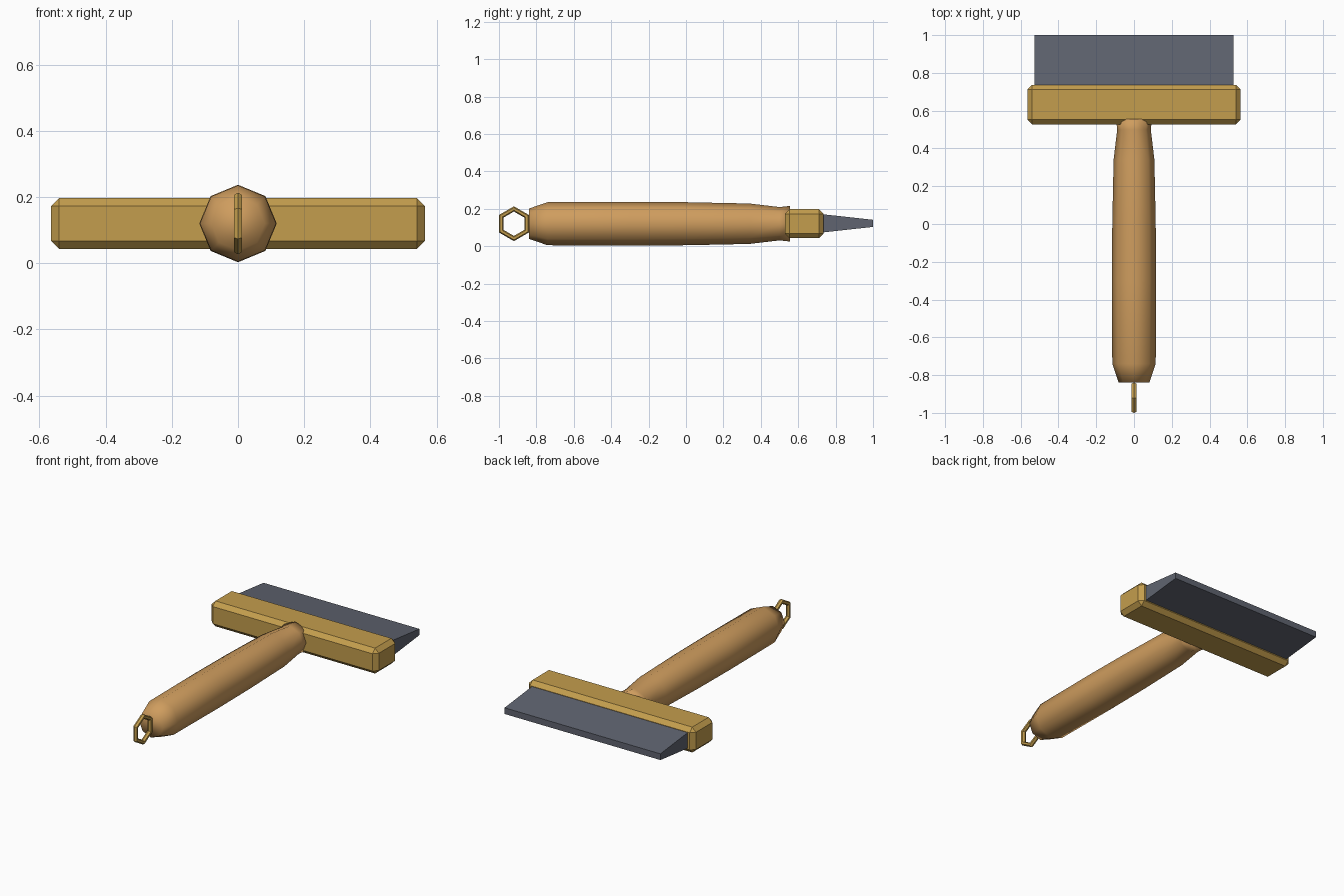
import bpy, bmesh, math
from mathutils import Vector

if "Cube" in bpy.data.objects:
    bpy.data.objects.remove(bpy.data.objects["Cube"])

ZC = 0.12  # height of the tool's axis


def material(name, rgb):
    m = bpy.data.materials.new(name)
    m.diffuse_color = (*rgb, 1)
    m.use_nodes = True
    m.node_tree.nodes["Principled BSDF"].inputs["Base Color"].default_value = m.diffuse_color
    return m


wood = material("warm wood", (0.62, 0.335, 0.112))
brass = material("brass", (0.55, 0.34, 0.075))
rubber = material("slate rubber", (0.115, 0.127, 0.162))


def finish(name, bm, mat, smooth=False):
    bmesh.ops.recalc_face_normals(bm, faces=bm.faces)
    for f in bm.faces:
        f.smooth = smooth
    me = bpy.data.meshes.new(name)
    bm.to_mesh(me)
    bm.free()
    me.materials.append(mat)
    ob = bpy.data.objects.new(name, me)
    bpy.context.collection.objects.link(ob)
    return ob


def loft(bm, loops, closed=False):
    """Skin matching vertex loops; cap the ends unless closed."""
    rings = [[bm.verts.new(p) for p in loop] for loop in loops]
    pairs = list(zip(rings, rings[1:]))
    if closed:
        pairs.append((rings[-1], rings[0]))
    else:
        bm.faces.new(rings[0])
        bm.faces.new(rings[-1])
    for a, b in pairs:
        n = len(a)
        for i in range(n):
            j = (i + 1) % n
            bm.faces.new((a[i], a[j], b[j], b[i]))


# Eight-sided handle, turned around the y axis
profile = [(-0.84, 0.081), (-0.74, 0.115), (-0.30, 0.117),
           (0.00, 0.115), (0.34, 0.108), (0.50, 0.089), (0.555, 0.095)]
bm = bmesh.new()
loft(bm, [[(r * math.cos(k * math.pi / 4), y, ZC + r * math.sin(k * math.pi / 4))
           for k in range(8)] for y, r in profile])
finish("handle", bm, wood, True)

# Chamfered head bar
bm = bmesh.new()
bmesh.ops.create_cube(bm, size=1)
for v in bm.verts:
    v.co = Vector((v.co.x * 1.13, 0.632 + v.co.y * 0.208, ZC + v.co.z * 0.155))
bmesh.ops.bevel(bm, geom=list(bm.edges), offset=0.025, segments=1,
                affect='EDGES', profile=0.5)
finish("head_bar", bm, brass)

# Tapered blade
bm = bmesh.new()
loft(bm, [[(sx * 0.527, y, ZC + 0.002 + sz * h)
           for sx, sz in ((-1, -1), (1, -1), (1, 1), (-1, 1))]
          for y, h in ((0.70, 0.052), (1.0, 0.019))])
finish("blade", bm, rubber)

# Six-sided hanging ring in the yz plane
bm = bmesh.new()
R, r = 0.079, 0.014
loops = []
for i in range(6):
    a = math.radians(90 + 60 * i)
    loops.append([(r * math.sin(t), -0.92 + (R + r * math.cos(t)) * math.cos(a),
                   ZC + (R + r * math.cos(t)) * math.sin(a))
                  for t in (k * math.pi / 3 for k in range(6))])
loft(bm, loops, closed=True)
finish("hanging_ring", bm, brass)
